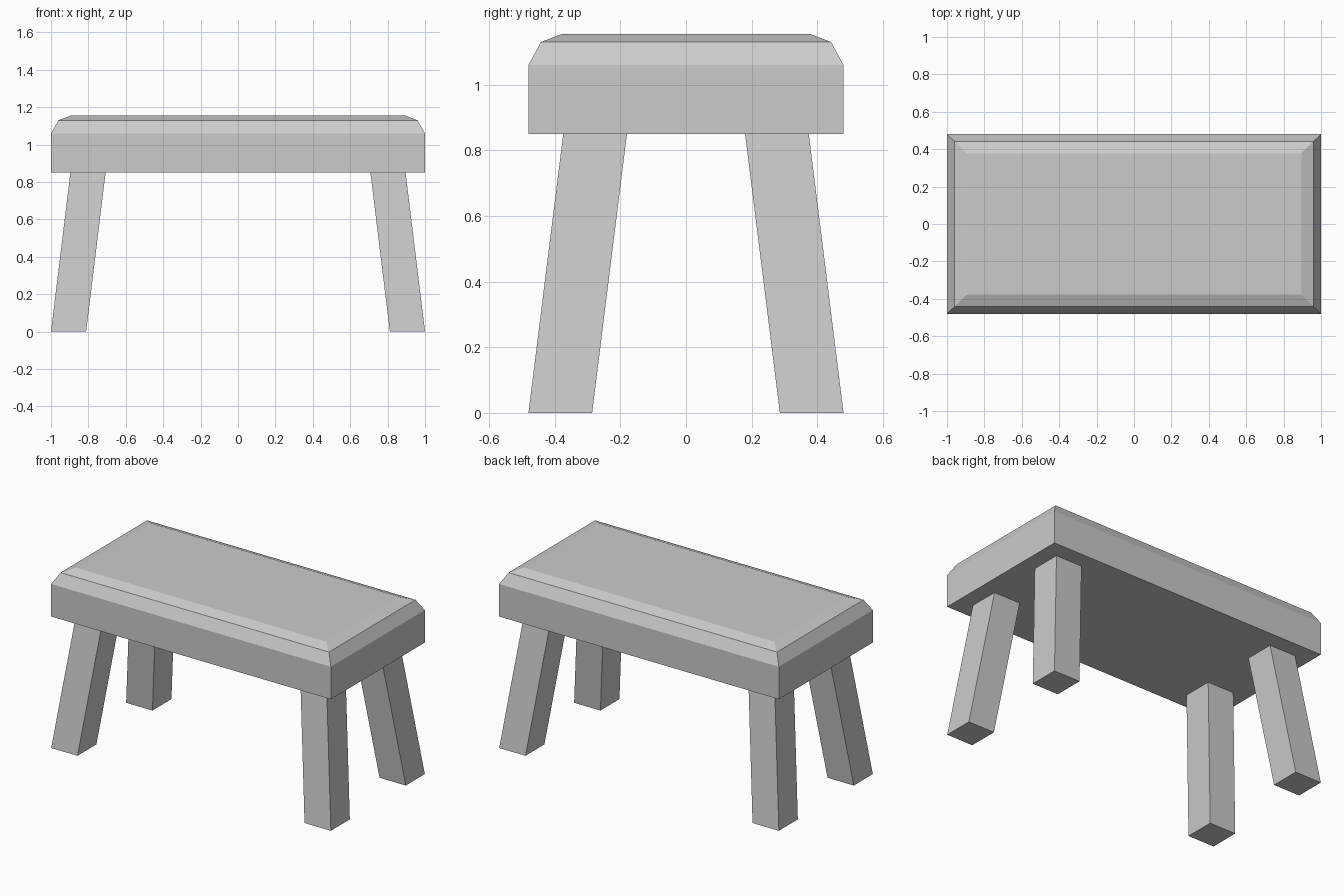
import bpy
import bmesh

default = bpy.data.objects.get("Cube")
if default:
    bpy.data.objects.remove(default, do_unlink=True)

# Single grey finish
grey = bpy.data.materials.new("plain grey")
grey.use_nodes = True
colour = (0.6, 0.6, 0.6, 1)
grey.diffuse_color = colour
grey.node_tree.nodes["Principled BSDF"].inputs["Base Color"].default_value = colour


def loft(name, sections):
    """Skin rectangular sections (centre x, centre y, z, half x, half y), capped."""
    bm = bmesh.new()
    rings = []
    for cx, cy, z, hx, hy in sections:
        rings.append([bm.verts.new((cx + sx * hx, cy + sy * hy, z))
                      for sx, sy in ((-1, -1), (1, -1), (1, 1), (-1, 1))])
    for low, high in zip(rings, rings[1:]):
        for i in range(4):
            j = (i + 1) % 4
            bm.faces.new((low[i], low[j], high[j], high[i]))
    bm.faces.new(rings[0][::-1])
    bm.faces.new(rings[-1])
    bmesh.ops.recalc_face_normals(bm, faces=bm.faces)
    mesh = bpy.data.meshes.new(name)
    bm.to_mesh(mesh)
    bm.free()
    mesh.materials.append(grey)
    obj = bpy.data.objects.new(name, mesh)
    bpy.context.collection.objects.link(obj)
    return obj


# Seat slab with a two-step chamfer around the top
loft("seat", [
    (0, 0, 0.85, 1.0, 0.48),
    (0, 0, 1.06, 1.0, 0.48),
    (0, 0, 1.13, 0.96, 0.442),
    (0, 0, 1.155, 0.895, 0.377),
])

# Four square legs splayed outwards to the corners
for side, sx in (("left", 1), ("right", -1)):
    for end, sy in (("front", -1), ("back", 1)):
        loft(f"{end}_{side}_leg", [
            (sx * 0.906, sy * 0.383, 0, 0.094, 0.097),
            (sx * 0.802, sy * 0.277, 0.85, 0.094, 0.097),
        ])
